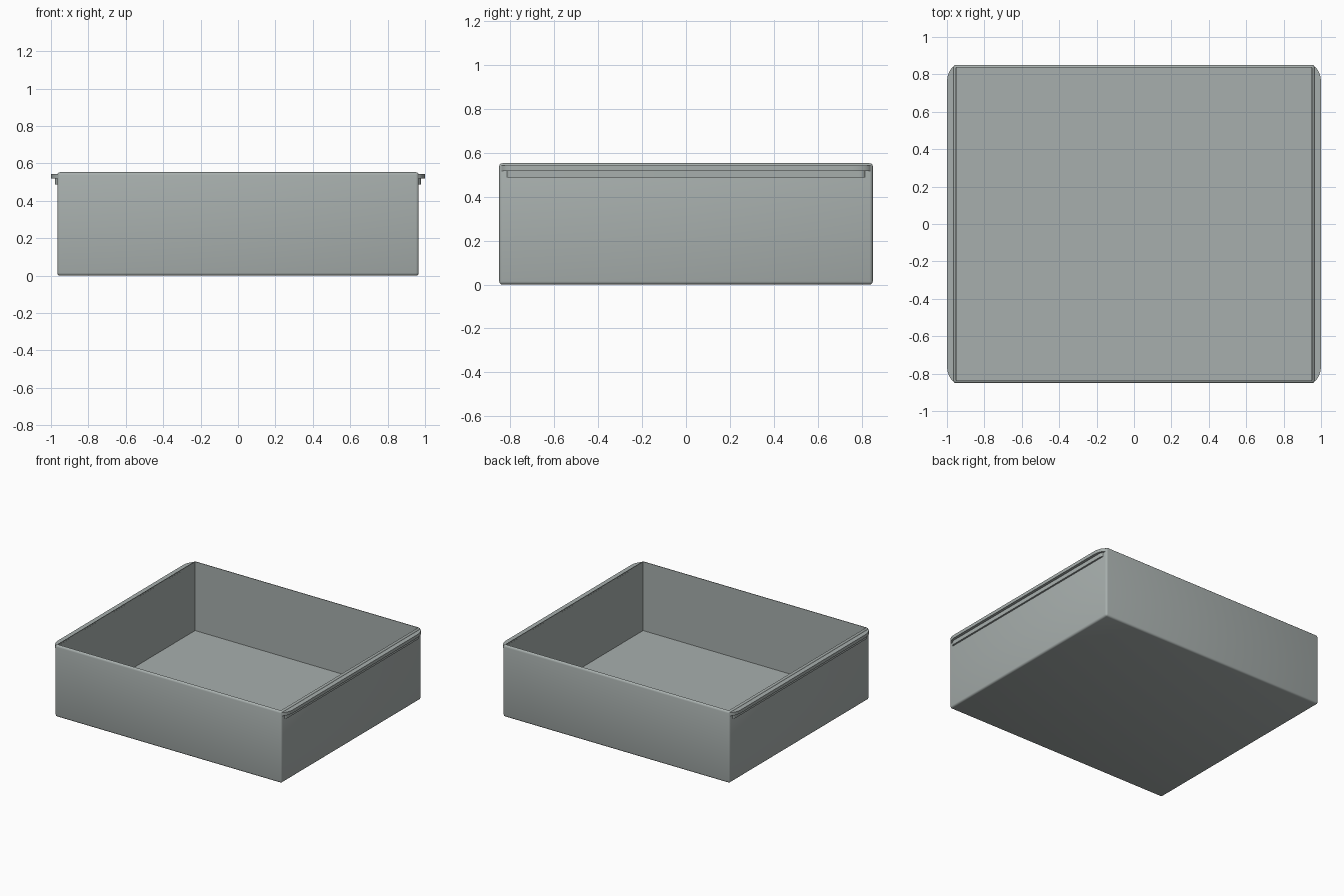
import bpy, bmesh, math

if "Cube" in bpy.data.objects:
    bpy.data.objects.remove(bpy.data.objects["Cube"])

HX, HY, H, WALL = 0.966, 0.851, 0.553, 0.022

# Grey-green plastic
plastic = bpy.data.materials.new("grey_plastic")
plastic.diffuse_color = (0.39, 0.43, 0.42, 1)
plastic.use_nodes = True
plastic.node_tree.nodes["Principled BSDF"].inputs["Base Color"].default_value = plastic.diffuse_color


def finish(bm, name):
    bmesh.ops.recalc_face_normals(bm, faces=bm.faces)
    mesh = bpy.data.meshes.new(name)
    bm.to_mesh(mesh)
    bm.free()
    mesh.materials.append(plastic)
    obj = bpy.data.objects.new(name, mesh)
    bpy.context.collection.objects.link(obj)
    bpy.ops.object.select_all(action='DESELECT')
    obj.select_set(True)
    bpy.context.view_layer.objects.active = obj
    bpy.ops.object.shade_smooth_by_angle(angle=math.radians(35))
    return obj


# Open tray: rounded outer edges, thin walls, crisp inside
bm = bmesh.new()
bmesh.ops.create_cube(bm, size=1)
for v in bm.verts:
    v.co = (v.co.x * 2 * HX, v.co.y * 2 * HY, (v.co.z + 0.5) * H)
outer = list(bm.edges)
top = max(bm.faces, key=lambda f: f.calc_center_median().z)
bmesh.ops.inset_region(bm, faces=[top], thickness=WALL)
ext = bmesh.ops.extrude_discrete_faces(bm, faces=[top])
for v in ext['faces'][0].verts:
    v.co.z = WALL
bmesh.ops.bevel(bm, geom=[e for e in outer if e.is_valid], offset=0.015,
                segments=3, profile=0.5, affect='EDGES')
finish(bm, "tray_body")


def side_rail(name, x_in, x_out, y_end, ry, z0, z1, side):
    """Flat strip along a side wall whose outer ends curve back to the wall."""
    rx, n = x_out - x_in, 8
    arc = [(x_in + rx * math.cos(a), y_end - ry + ry * math.sin(a))
           for a in (i * math.pi / 2 / n for i in range(n + 1))]
    outline = [(x, -y) for x, y in reversed(arc)] + arc
    bm = bmesh.new()
    face = bm.faces.new([bm.verts.new((side * x, y, z0)) for x, y in outline])
    ext = bmesh.ops.extrude_face_region(bm, geom=[face])
    for g in ext['geom']:
        if isinstance(g, bmesh.types.BMVert):
            g.co.z = z1
    finish(bm, name)


# Sliding flange and the smaller rib below it, on both sides
for label, side in (("right", 1), ("left", -1)):
    side_rail(label + "_flange", 0.95, 1.0, 0.845, 0.09, 0.518, 0.543, side)
    side_rail(label + "_rib", 0.955, 0.979, 0.82, 0.03, 0.487, 0.52, side)
